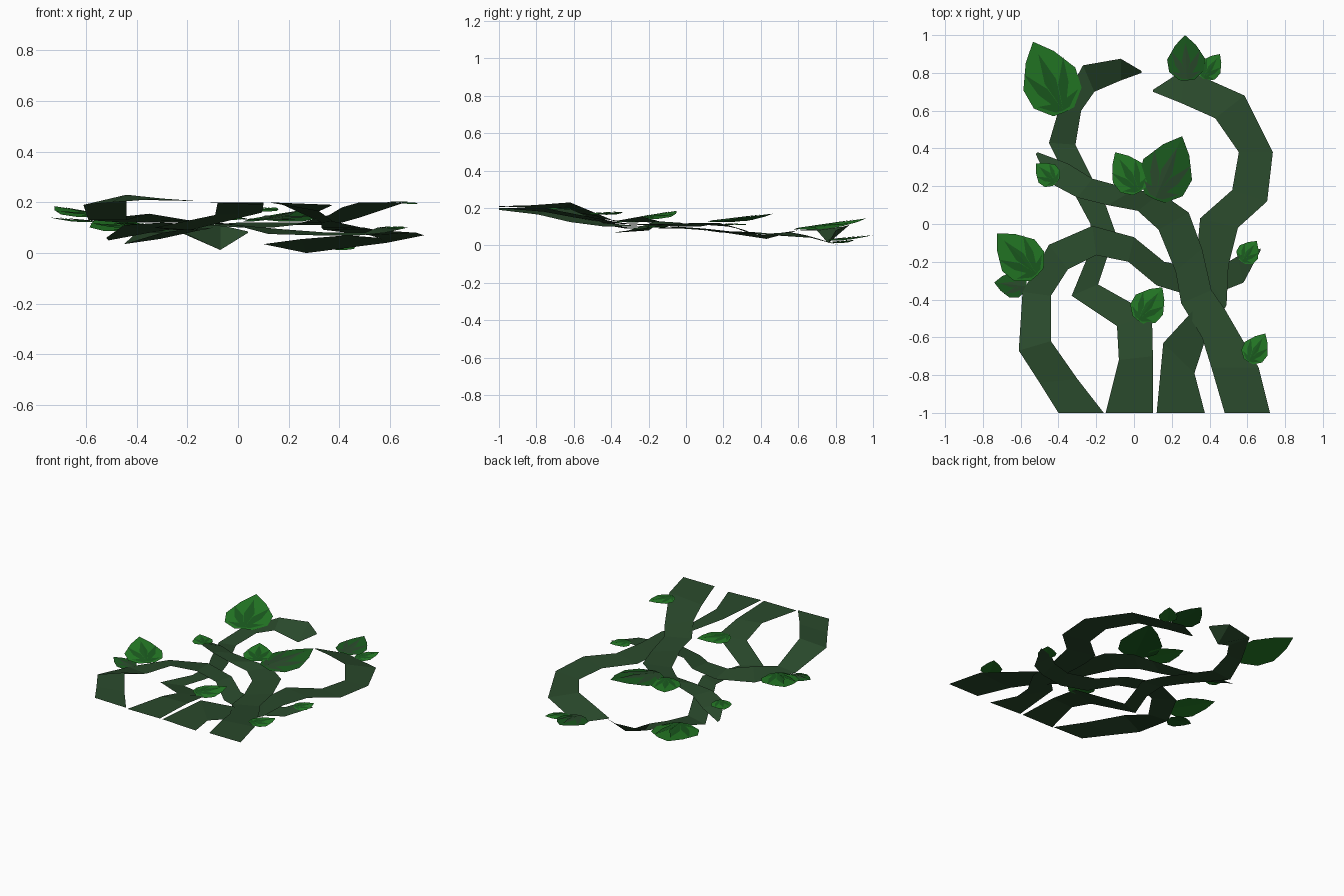
import bpy
import bmesh
from mathutils import Vector

if "Cube" in bpy.data.objects:
    bpy.data.objects.remove(bpy.data.objects["Cube"], do_unlink=True)


def make_material(name, colour):
    material = bpy.data.materials.new(name)
    material.use_nodes = True
    material.diffuse_color = colour
    material.node_tree.nodes["Principled BSDF"].inputs["Base Color"].default_value = colour
    return material


vine_green = make_material("vine dark green", (.023, .068, .025, 1))
bright_green = make_material("leaf bright green", (.018, .2, .019, 1))
deep_green = make_material("leaf deep green", (.011, .107, .014, 1))


def finish(name, bm, materials):
    """Turn every face upward and store the mesh as an object."""
    bm.normal_update()
    for face in bm.faces:
        if face.normal.z < 0:
            face.normal_flip()
    mesh = bpy.data.meshes.new(name)
    bm.to_mesh(mesh)
    bm.free()
    for material in materials:
        mesh.materials.append(material)
    obj = bpy.data.objects.new(name, mesh)
    bpy.context.collection.objects.link(obj)


def ribbon(name, rungs):
    """Flat vine strip; each rung is left x, y, z and right x, y, z."""
    bm = bmesh.new()
    previous = None
    for rung in rungs:
        current = [bm.verts.new(rung[:3]), bm.verts.new(rung[3:])]
        if previous:
            bm.faces.new((previous[0], previous[1], current[1], current[0]))
        previous = current
    finish(name, bm, [vine_green])


# Half of the leaf outline and its painted veins, as (along, across)
HALF_OUTLINE = [(0, 0), (.01, .2), (.2, .46), (.47, .5), (.78, .27), (1, 0)]
HALF_VEINS = [
    [(.03, 0), (.44, .11), (.83, 0)],
    [(.03, 0), (.1, .1), (.34, .29), (.66, .38), (.36, .1)],
    [(.03, 0), (.04, .13), (.2, .39), (.16, .14)],
]


def leaf(name, base, tip, width, dark=False):
    """Leaf folded along its spine, with thin vein plates on top."""
    base, tip = Vector(base), Vector(tip)
    along = tip - base
    across = along.cross(Vector((0, 0, 1))).normalized() * width
    up = across.cross(along).normalized()
    bm = bmesh.new()

    def patch(points, side, lift, index):
        verts = [bm.verts.new(base + along * u + across * v * side
                              + up * (lift - .1 * v * width))
                 for u, v in points]
        bm.faces.new(verts).material_index = index

    for side in (-1, 1):
        patch(HALF_OUTLINE, side, 0, 0)
        for vein in HALF_VEINS:
            patch(vein, side, .003, 1)
    bmesh.ops.remove_doubles(bm, verts=bm.verts, dist=.0001)
    colours = [deep_green, vine_green] if dark else [bright_green, deep_green]
    finish(name, bm, colours)


# Vines
ribbon("left_arch_vine", [
    (-.4, -1, .21, -.16, -1, .205),
    (-.5, -.84, .2, -.3, -.82, .215),
    (-.61, -.67, .19, -.44, -.62, .23),
    (-.59, -.36, .13, -.44, -.38, .13),
    (-.45, -.11, .12, -.35, -.24, .155),
    (-.22, -.01, .12, -.2, -.165, .13),
    (0, -.07, .11, -.03, -.2, .115),
    (.16, -.2, .095, .12, -.325, .075),
    (.36, -.24, .08, .3, -.38, .07),
    (.5, -.2, .08, .48, -.35, .07),
    (.55, -.17, .1, .58, -.31, .08),
    (.67, -.13, .1, .67, -.14, .1),
])
ribbon("left_curl_vine", [
    (-.15, -1, .2, .1, -1, .2),
    (-.08, -.72, .2, .1, -.7, .19),
    (-.09, -.54, .15, .095, -.48, .16),
    (-.33, -.38, .1, -.19, -.32, .09),
    (-.24, -.16, .09, -.14, -.17, .09),
    (-.23, 0, .09, -.1, -.04, .1),
    (-.3, .13, .08, -.15, .1, .09),
    (-.45, .43, .035, -.31, .42, .055),
    (-.4, .6, .08, -.28, .6, .08),
    (-.27, .84, .1, -.21, .7, .08),
    (-.07, .875, .11, -.07, .76, .012),
    (.04, .81, .085, .04, .8, .08),
])
ribbon("main_vine", [
    (.48, -1, .2, .72, -1, .2),
    (.41, -.76, .18, .66, -.76, .2),
    (.36, -.6, .15, .48, -.45, .14),
    (.25, -.42, .12, .41, -.35, .12),
    (.22, -.25, .11, .36, -.13, .11),
    (.13, -.03, .1, .29, .06, .12),
    (.02, .07, .1, .14, .165, .12),
    (-.14, .1, .11, 0, .18, .12),
    (-.3, .14, .12, -.22, .24, .1),
    (-.45, .22, .11, -.35, .32, .08),
    (-.52, .37, .06, -.51, .38, .05),
])
ribbon("right_curl_vine", [
    (.12, -1, .2, .375, -1, .19),
    (.155, -.63, .2, .32, -.79, .165),
    (.33, -.44, .12, .375, -.62, .125),
    (.33, -.2, .1, .49, -.43, .1),
    (.34, -.08, .09, .5, -.22, .1),
    (.35, .03, .09, .55, -.02, .09),
    (.52, .18, .07, .705, .12, .08),
    (.555, .38, .06, .735, .38, .07),
    (.43, .56, .07, .585, .68, .04),
    (.25, .64, .055, .27, .82, 0),
    (.1, .7, .035, .1, .71, .035),
])

# Leaves
leaf("large_top_left_leaf", (-.37, .59, .09), (-.535, .965, .145), .3)
leaf("top_right_leaf", (.28, .76, .03), (.27, 1, .055), .2, dark=True)
leaf("small_top_right_leaf", (.365, .77, .015), (.455, .9, .03), .12)
leaf("large_middle_leaf", (.11, .13, .13), (.255, .465, .17), .28, dark=True)
leaf("middle_leaf", (.03, .17, .135), (-.1, .38, .145), .19)
leaf("small_left_leaf", (-.41, .22, .115), (-.52, .32, .115), .13)
leaf("large_left_leaf", (-.51, -.27, .145), (-.725, -.05, .185), .24)
leaf("lower_left_leaf", (-.57, -.33, .125), (-.74, -.31, .14), .14, dark=True)
leaf("front_middle_leaf", (.02, -.51, .17), (.15, -.335, .18), .18)
leaf("small_right_leaf", (.57, -.2, .1), (.65, -.09, .105), .12)
leaf("front_right_leaf", (.605, -.73, .2), (.695, -.58, .2), .14)
